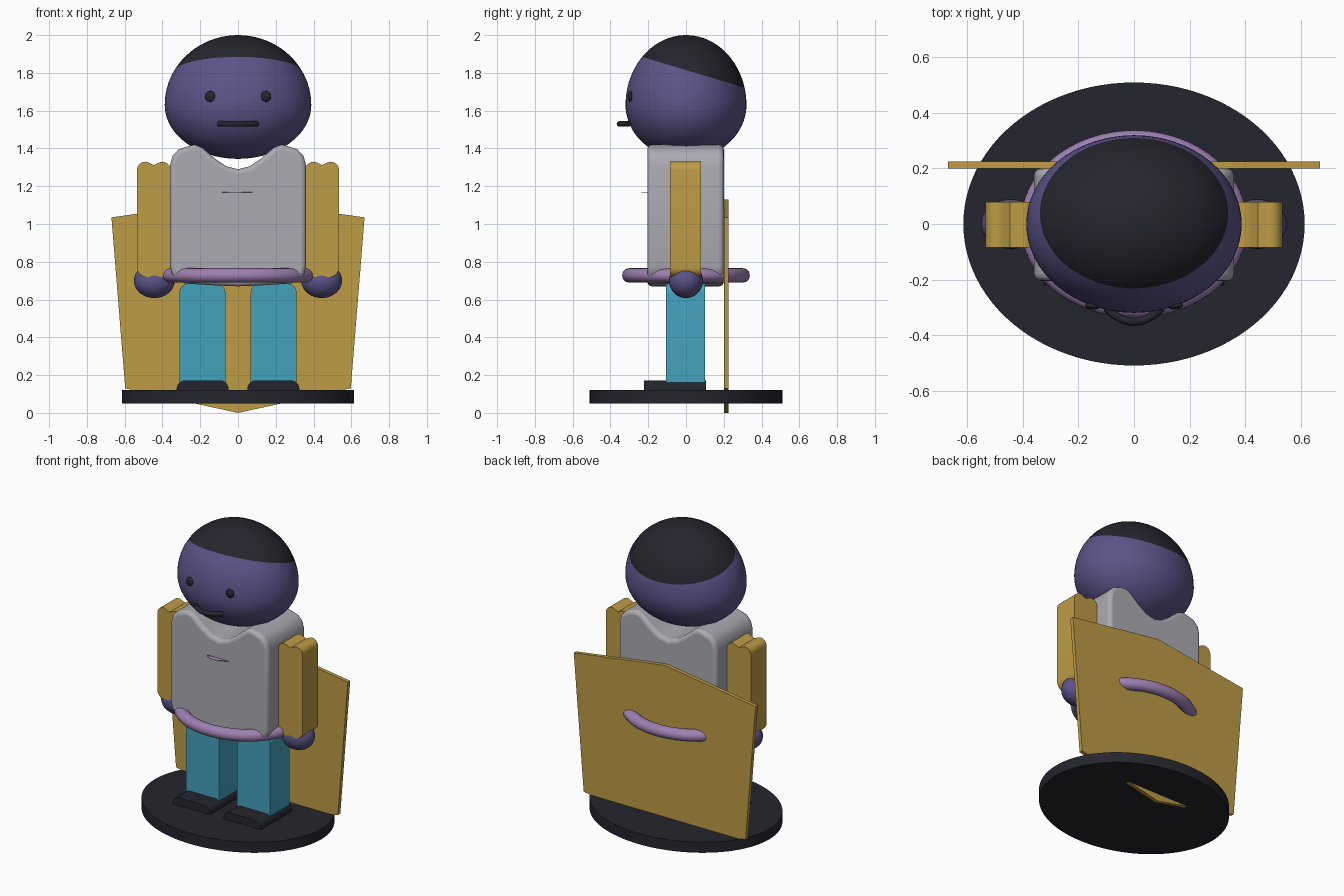
import bpy, bmesh, math
from mathutils import Vector

if "Cube" in bpy.data.objects:
    bpy.data.objects.remove(bpy.data.objects["Cube"], do_unlink=True)


def material(name, r, g, b):
    lin = [((c / 255 + 0.055) / 1.055) ** 2.4 for c in (r, g, b)] + [1]
    m = bpy.data.materials.new(name)
    m.use_nodes = True
    m.diffuse_color = lin
    m.node_tree.nodes["Principled BSDF"].inputs["Base Color"].default_value = lin
    return m


SKIN = material("violet skin", 92, 84, 136)
DARK = material("dark charcoal", 37, 37, 46)
GREY = material("shirt grey", 172, 170, 178)
GOLD = material("gold", 190, 156, 70)
BLUE = material("trouser blue", 68, 162, 190)
PINK = material("lilac", 158, 128, 178)


def smooth(ob, angle=40):
    bpy.ops.object.select_all(action="DESELECT")
    ob.select_set(True)
    bpy.context.view_layer.objects.active = ob
    bpy.ops.object.shade_smooth_by_angle(angle=math.radians(angle))


def finish(bm, name, mat):
    bmesh.ops.recalc_face_normals(bm, faces=bm.faces)
    me = bpy.data.meshes.new(name)
    bm.to_mesh(me)
    bm.free()
    ob = bpy.data.objects.new(name, me)
    bpy.context.collection.objects.link(ob)
    me.materials.append(mat)
    smooth(ob)
    return ob


def prism(name, outline, y0, y1, mat, bevel=0):
    """Extrude an x-z outline from y0 to y1."""
    bm = bmesh.new()
    face = bm.faces.new([bm.verts.new((x, y0, z)) for x, z in outline])
    ext = bmesh.ops.extrude_face_region(bm, geom=[face])
    moved = [v for v in ext["geom"] if isinstance(v, bmesh.types.BMVert)]
    bmesh.ops.translate(bm, verts=moved, vec=(0, y1 - y0, 0))
    ob = finish(bm, name, mat)
    if bevel:
        mod = ob.modifiers.new("soft edges", "BEVEL")
        mod.width = bevel
        mod.segments = 4
        mod.limit_method = "ANGLE"
        mod.angle_limit = math.radians(50)
    return ob


def rounded(x0, x1, z0, z1, bottom, top, dip=0):
    """Box outline with rounded corners and an optional notch in the top."""
    pts = []
    corners = [(x1, z0, -1, 1, bottom), (x1, z1, -1, -1, top),
               (x0, z1, 1, -1, top), (x0, z0, 1, 1, bottom)]
    for i, (x, z, sx, sz, r) in enumerate(corners):
        for k in range(7 if r else 1):
            a = math.radians(-90 + 90 * i + 15 * k)
            pts.append((x + r * (sx + math.cos(a)), z + r * (sz + math.sin(a))))
        if i == 1 and dip:
            mid = (x0 + x1) / 2
            pts += [(mid + 0.025, z1 - dip / 3), (mid, z1 - dip), (mid - 0.025, z1 - dip / 3)]
    return pts


def ball(name, centre, size, mat, segments=32):
    bm = bmesh.new()
    bmesh.ops.create_uvsphere(bm, u_segments=segments, v_segments=segments // 2, radius=1)
    for v in bm.verts:
        v.co = Vector(c + s * p for c, s, p in zip(centre, size, v.co))
    return finish(bm, name, mat)


# Oval base
bm = bmesh.new()
bmesh.ops.create_cone(bm, cap_ends=True, segments=96, radius1=1, radius2=1, depth=0.07)
for v in bm.verts:
    v.co = (v.co.x * 0.615, v.co.y * 0.51, v.co.z + 0.085)
finish(bm, "base", DARK)

# Back panel
prism("back_panel", [(0, 0), (0.597, 0.13), (0.67, 1.035), (0, 1.13),
                     (-0.67, 1.035), (-0.597, 0.13)], 0.2, 0.225, GOLD)

# Torso with raised shoulders and a neck hollow
half = [(0.12, 0.675), (0.28, 0.685), (0.325, 0.705), (0.352, 0.74), (0.36, 0.78),
        (0.36, 1.31), (0.347, 1.36), (0.315, 1.395), (0.27, 1.41), (0.23, 1.42),
        (0.19, 1.405), (0.12, 1.345), (0.06, 1.305)]
outline = [(0, 0.67)] + half + [(0, 1.29)] + [(-x, z) for x, z in reversed(half)]
smooth(prism("torso", outline, -0.205, 0.2, GREY, 0.025))

# Limbs on both sides
for side, s in (("left", 1), ("right", -1)):
    def mirrored(pts):
        return [(s * x, z) for x, z in pts]
    prism(side + "_arm", mirrored(rounded(0.357, 0.535, 0.72, 1.33, 0.05, 0.045, 0.018)),
          -0.085, 0.08, GOLD)
    ball(side + "_hand", (s * 0.443, 0, 0.7), (0.108, 0.09, 0.092), SKIN)
    prism(side + "_leg", mirrored(rounded(0.067, 0.31, 0.14, 0.685, 0, 0.05)),
          -0.105, 0.1, BLUE)
    prism(side + "_foot", mirrored(rounded(0.05, 0.325, 0.115, 0.172, 0, 0.045)),
          -0.222, 0.105, DARK)
    ball(side + "_eye", (s * 0.147, -0.294, 1.675), (0.029, 0.014, 0.029), DARK, 20)

# Hoop around the waist
bpy.ops.mesh.primitive_torus_add(major_segments=96, minor_segments=20,
                                 major_radius=0.3, minor_radius=0.038, location=(0, 0, 0.728))
hoop = bpy.context.object
hoop.name = "waist_hoop"
hoop.scale.x = 1.21
hoop.data.materials.append(PINK)
smooth(hoop, 80)

# Thin chest fin
bm = bmesh.new()
bm.faces.new([bm.verts.new(p) for p in ((0.09, -0.2, 1.17), (-0.09, -0.2, 1.17),
                                        (-0.05, -0.235, 1.17), (0, -0.235, 1.17))])
fin = finish(bm, "chest_fin", PINK)
fin.modifiers.new("thickness", "SOLIDIFY").thickness = 0.003

# Egg-shaped head, cut by a tilted plane into hair and skin
bm = bmesh.new()
bmesh.ops.create_uvsphere(bm, u_segments=64, v_segments=40, radius=1)
for v in bm.verts:
    v.co = (v.co.x * 0.388, v.co.y * 0.32, 1.63 + v.co.z * (0.37 if v.co.z > 0 else 0.285))
point, normal = Vector((0, 0.05, 1.8)), Vector((0, 0.3, 1)).normalized()
bmesh.ops.bisect_plane(bm, geom=bm.verts[:] + bm.edges[:] + bm.faces[:],
                       plane_co=point, plane_no=normal)
for f in bm.faces:
    f.material_index = int((f.calc_center_median() - point).dot(normal) > 0)
head = finish(bm, "head", SKIN)
head.data.materials.append(DARK)

# Mouth as a bowed tube
curve = bpy.data.curves.new("mouth", "CURVE")
curve.dimensions = "3D"
curve.bevel_depth = 0.015
curve.bevel_resolution = 4
curve.use_fill_caps = True
spline = curve.splines.new("POLY")
spline.points.add(16)
for i, p in enumerate(spline.points):
    t = i / 8 - 1
    p.co = (0.1 * t, -0.352 + 0.05 * t * t, 1.53, 1)
curve.materials.append(DARK)
bpy.context.collection.objects.link(bpy.data.objects.new("mouth", curve))
